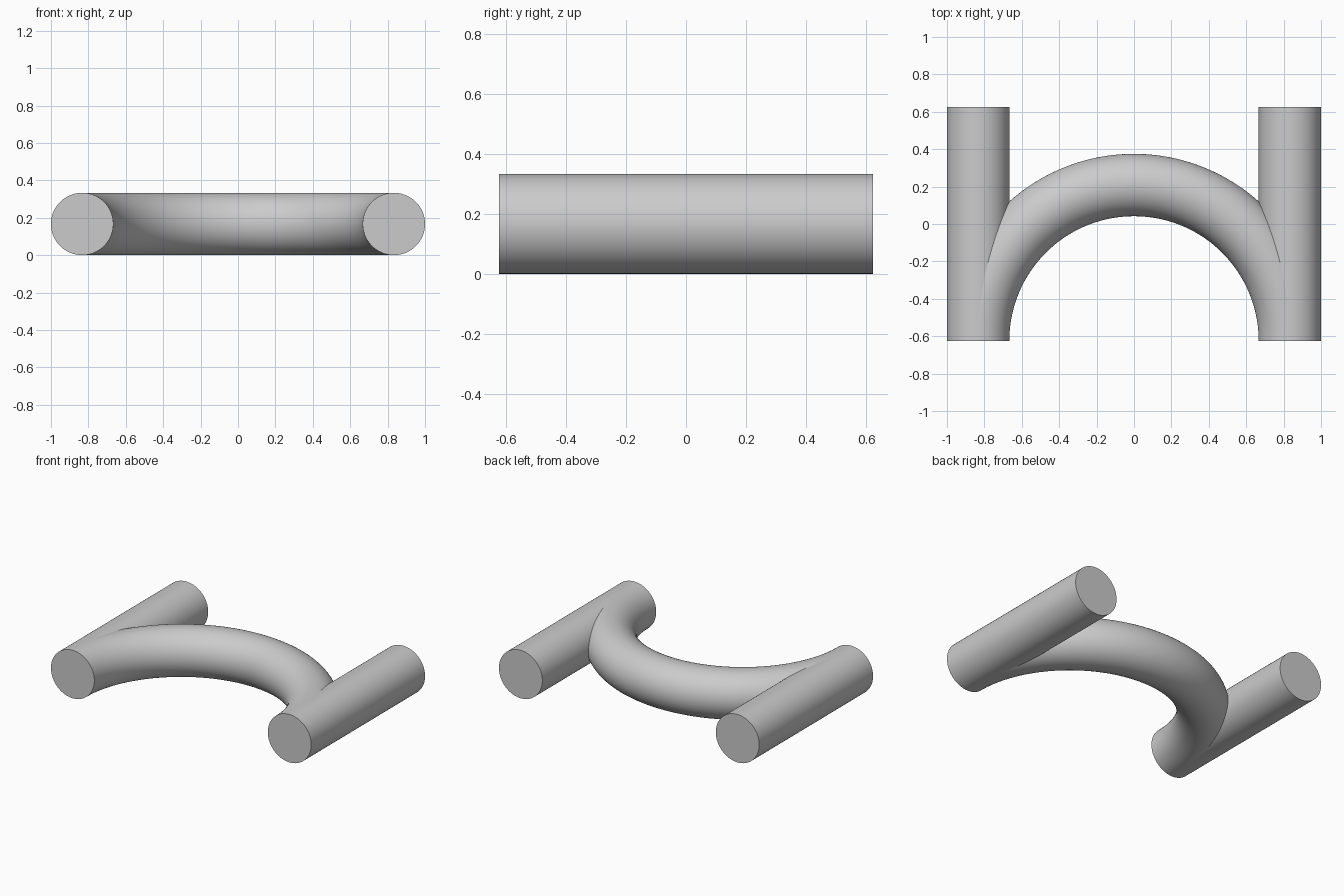
import bpy, bmesh
from math import sin, cos, pi
from mathutils import Vector

if "Cube" in bpy.data.objects:
    bpy.data.objects.remove(bpy.data.objects["Cube"])

R = 1 / 6           # pipe radius
BEND = 5 / 6        # bend radius, also the offset of the straight pipes
HALF = 0.625        # half length of the straight pipes
SIDES = 96

grey = bpy.data.materials.new("light grey")
grey.use_nodes = True
colour = (0.6, 0.6, 0.6, 1)
grey.diffuse_color = colour
grey.node_tree.nodes["Principled BSDF"].inputs["Base Color"].default_value = colour


def pipe(name, stations):
    """Sweep a round section through (centre, sideways direction) stations and cap it."""
    bm = bmesh.new()
    rings = []
    for centre, side in stations:
        rings.append([bm.verts.new(centre + R * (cos(a) * side + sin(a) * Vector((0, 0, 1))))
                      for a in (2 * pi * i / SIDES for i in range(SIDES))])
    for a, b in zip(rings, rings[1:]):
        for i in range(SIDES):
            j = (i + 1) % SIDES
            bm.faces.new((a[i], a[j], b[j], b[i]))
    bm.faces.new(rings[0])
    bm.faces.new(rings[-1])
    bmesh.ops.recalc_face_normals(bm, faces=bm.faces)
    mesh = bpy.data.meshes.new(name)
    bm.to_mesh(mesh)
    bm.free()
    mesh.materials.append(grey)
    obj = bpy.data.objects.new(name, mesh)
    bpy.context.collection.objects.link(obj)
    bpy.ops.object.select_all(action="DESELECT")
    obj.select_set(True)
    bpy.context.view_layer.objects.active = obj
    bpy.ops.object.shade_smooth_by_angle(angle=pi / 6)
    return obj


# Straight pipes on both sides
for name, s in (("left_pipe", 1), ("right_pipe", -1)):
    pipe(name, [(Vector((s * BEND, y, R)), Vector((1, 0, 0))) for y in (-HALF, HALF)])

# Half-circle bend joining them, ends just inside the straight pipes
STEPS = 96
INSET = 0.005
arc = []
for k in range(STEPS + 1):
    t = INSET + (pi - 2 * INSET) * k / STEPS
    out = Vector((cos(t), sin(t), 0))
    arc.append((Vector((0, -HALF, R)) + BEND * out, out))
pipe("curved_pipe", arc)
